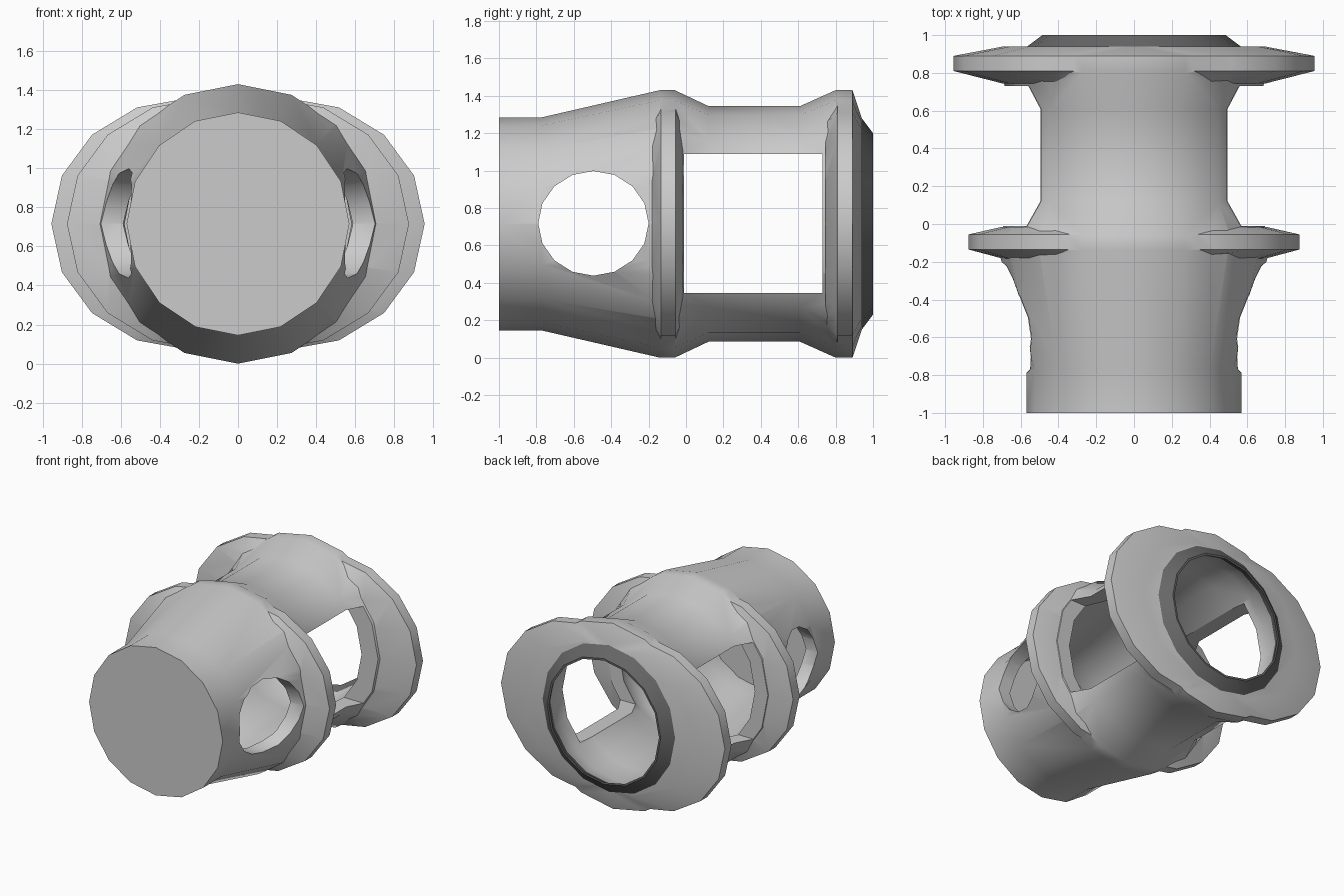
import bpy, bmesh, math

if "Cube" in bpy.data.objects:
    bpy.data.objects.remove(bpy.data.objects["Cube"])

CZ = 0.715   # height of the main axis, which runs along y
SIDES = 16


def material(name, v):
    m = bpy.data.materials.new(name)
    m.diffuse_color = (v, v, v, 1)
    m.use_nodes = True
    m.node_tree.nodes["Principled BSDF"].inputs["Base Color"].default_value = m.diffuse_color
    return m


grey = material("light_grey", 0.6)
dark = material("dark_grey", 0.14)


def loft(name, rings, mat=None, closed=False):
    """Skin a list of equally long point rings; cap the ends or close the loop."""
    bm = bmesh.new()
    loops = [[bm.verts.new(p) for p in r] for r in rings]
    n = len(loops[0])
    pairs = list(zip(loops, loops[1:]))
    if closed:
        pairs.append((loops[-1], loops[0]))
    else:
        bm.faces.new(loops[0])
        bm.faces.new(loops[-1])
    for a, b in pairs:
        for i in range(n):
            j = (i + 1) % n
            bm.faces.new((a[i], a[j], b[j], b[i]))
    bmesh.ops.recalc_face_normals(bm, faces=bm.faces)
    me = bpy.data.meshes.new(name)
    bm.to_mesh(me)
    bm.free()
    ob = bpy.data.objects.new(name, me)
    bpy.context.collection.objects.link(ob)
    if mat:
        me.materials.append(mat)
    return ob


def circle(y, r):
    return [(r * math.cos(2 * math.pi * i / SIDES), y,
             CZ + r * math.sin(2 * math.pi * i / SIDES)) for i in range(SIDES)]


def stadium(y, shift, rx, rz):
    """Circle split in two halves pushed apart along x."""
    pts = []
    for side, start in ((1, -math.pi / 2), (-1, math.pi / 2)):
        for i in range(SIDES // 2 + 1):
            a = start + 2 * math.pi * i / SIDES
            pts.append((side * shift + rx * math.cos(a), y, CZ + rz * math.sin(a)))
    return pts


def boolean(ob, other, op):
    m = ob.modifiers.new("cut", 'BOOLEAN')
    m.operation, m.object, m.solver = op, other, 'EXACT'
    bpy.context.view_layer.objects.active = ob
    bpy.ops.object.modifier_apply(modifier=m.name)
    bpy.data.objects.remove(other)


def smooth(ob):
    bpy.ops.object.select_all(action='DESELECT')
    ob.select_set(True)
    bpy.context.view_layer.objects.active = ob
    bpy.ops.object.shade_smooth_by_angle(angle=math.radians(30))


# turned body
body = loft("housing_body", [circle(y, r) for y, r in (
    (-1, .57), (-.77, .57), (-.14, .715), (-.06, .715), (.12, .63),
    (.61, .63), (.80, .715), (.89, .715), (.94, .565))], grey)

# wide side flanges
for name, y0, y1, y2, y3, shift in (("front_flange", -.182, -.135, -.055, -.015, .165),
                                    ("rear_flange", .745, .81, .89, .9385, .245)):
    fl = loft(name, [stadium(y0, .2, .5, .58), stadium(y1, shift, .71, .645),
                     stadium(y2, shift, .71, .645), stadium(y3, .2, .5, .55)], grey)
    boolean(body, fl, 'UNION')

# hollow inside, open at the rear
cavity = loft("cavity_cutter", [circle(y, r) for y, r in (
    (-.9, .47), (-.77, .47), (-.14, .60), (-.06, .60), (.12, .53),
    (.61, .53), (.80, .55), (.94, .50), (1.1, .47))])
boolean(body, cavity, 'DIFFERENCE')

# square window through both sides
window = loft("window_cutter", [[(x, -.01, .345), (x, .73, .345), (x, .73, 1.09),
                                 (x, -.01, 1.09)] for x in (-1.5, 1.5)])
boolean(body, window, 'DIFFERENCE')

# round port through both sides
port = loft("port_cutter", [[(x, -.495 + .295 * math.cos(2 * math.pi * i / SIDES),
                              .718 + .28 * math.sin(2 * math.pi * i / SIDES))
                             for i in range(SIDES)] for x in (-1.5, 1.5)])
boolean(body, port, 'DIFFERENCE')
smooth(body)

# dark rim of the rear opening
lip = loft("rear_lip", [circle(.94, .565), circle(1, .485), circle(1, .47),
                        circle(.94, .50)], dark, closed=True)
smooth(lip)
